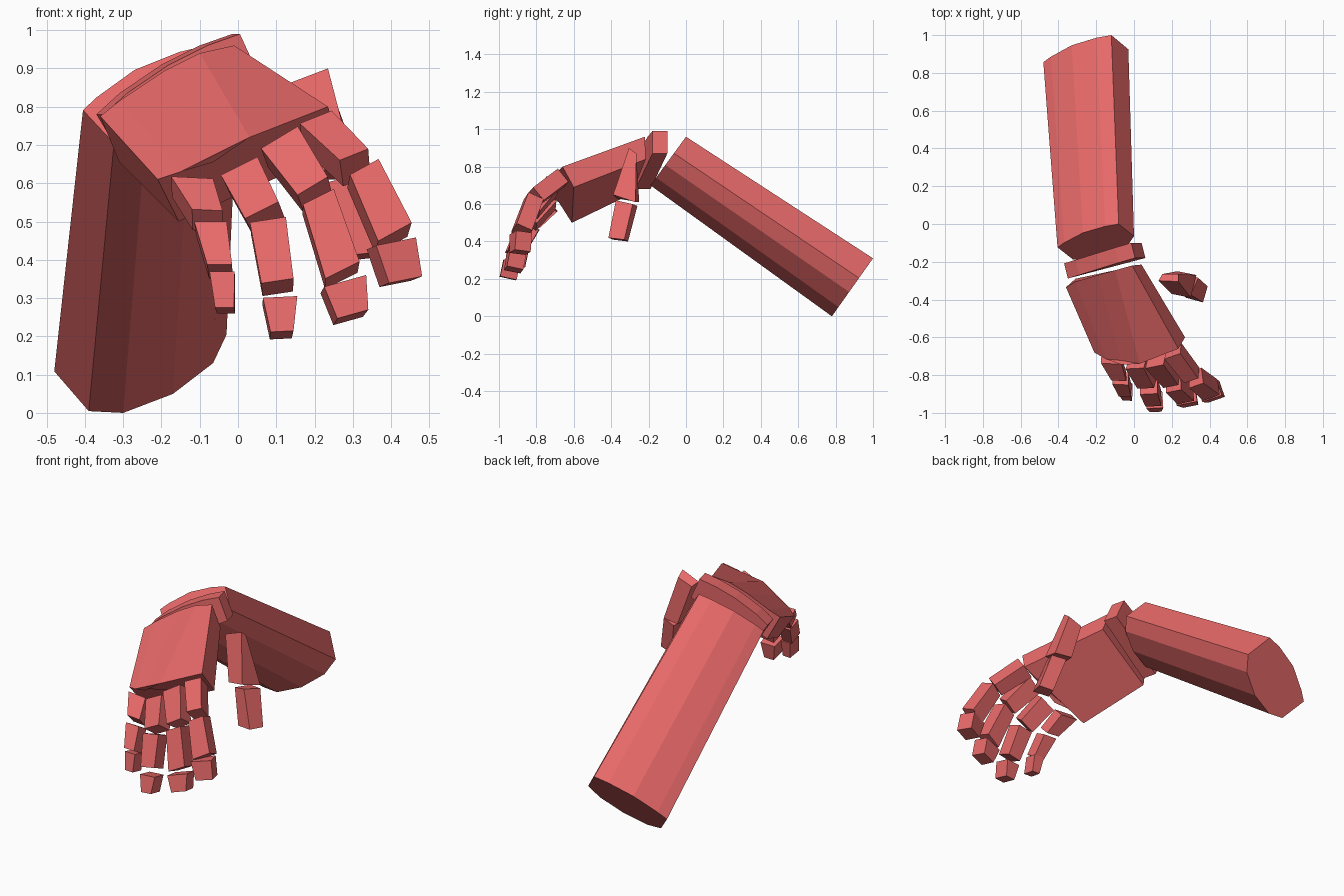
import bpy, bmesh
from mathutils import Vector

skin = bpy.data.materials.new("coral red")
skin.diffuse_color = (0.8, 0.14, 0.14, 1)


def loft(name, ring_a, ring_b):
    """Closed flat-faced solid between two matching rings."""
    bm = bmesh.new()
    a = [bm.verts.new(p) for p in ring_a]
    b = [bm.verts.new(p) for p in ring_b]
    n = len(a)
    bm.faces.new(a)
    bm.faces.new(b[::-1])
    for i in range(n):
        j = (i + 1) % n
        bm.faces.new((a[j], a[i], b[i], b[j]))
    bmesh.ops.recalc_face_normals(bm, faces=bm.faces)
    mesh = bpy.data.meshes.new(name)
    bm.to_mesh(mesh)
    bm.free()
    mesh.materials.append(skin)
    obj = bpy.data.objects.new(name, mesh)
    bpy.context.collection.objects.link(obj)
    return obj


# Forearm: ten-sided section (x, height fraction) on two slanted end planes
section = [(-.48, .35), (-.44, .48), (-.33, .755), (-.2, .935), (-.12, 1),
           (-.03, .66), (-.065, .42), (-.17, .16), (-.30, 0), (-.39, .015)]
elbow = [(x, .78 + .22 * t, .31 * t) for x, t in section]
wrist_end = [(x + .03 - (x + .03) * .1, -.19 + .19 * t, .70 + .26 * t) for x, t in section]
loft("forearm", elbow, wrist_end)

# Wrist: thin arched slab, turned slightly towards the thumb
arch = [(-.37, .78), (-.31, .835), (-.2, .91), (-.1, .96), (-.015, .99), (.04, .87), (-.31, .68)]
back = [(x, -.10 + .31 * min(x + .02, 0), z) for x, z in arch]
loft("wrist", back, [(x + .02, y - .08, z) for x, y, z in back])

# Palm: arched back, flat underside
palm_wrist = [(-.36, -.335, .775), (-.31, -.305, .815), (-.19, -.27, .895), (-.10, -.245, .94),
              (-.01, -.22, .96), (.04, -.215, .84), (-.31, -.29, .655)]
palm_knuckles = [(-.21, -.68, .61), (-.15, -.715, .63), (-.065, -.745, .655), (.03, -.74, .72),
                 (.235, -.66, .80), (.27, -.60, .69), (-.155, -.61, .50)]
loft("palm", palm_wrist, palm_knuckles)


def segment(name, a, b, wa, wb, tilt, skew, depth):
    """Finger bone: tapered block hung below its outer centre line a-b."""
    a, b = Vector(a), Vector(b)
    across = Vector((1, skew, tilt))
    inward = across.cross(b - a).normalized() * depth
    rings = []
    for p, w in ((a, wa), (b, wb)):
        h = across / Vector((1, tilt)).length * w / 2
        rings.append([p - h, p + h, p + h * .95 + inward, p - h * .95 + inward])
    loft(name, *rings)


# Fingers: skew, depth, then (start, end, start width, end width, tilt) per bone
fingers = {
    "little_finger": (-.05, .075, [
        ((-.12, -.74, .615), (-.08, -.83, .53), .11, .08, -.05),
        ((-.072, -.85, .50), (-.048, -.915, .388), .085, .065, 0),
        ((-.042, -.915, .37), (-.035, -.935, .275), .065, .05, 0)]),
    "ring_finger": (.05, .09, [
        ((.003, -.765, .645), (.062, -.87, .53), .107, .098, .5),
        ((.078, -.90, .505), (.103, -.965, .345), .095, .085, .15),
        ((.11, -.975, .303), (.115, -.995, .213), .09, .06, .05)]),
    "middle_finger": (.2, .09, [
        ((.108, -.755, .72), (.195, -.86, .593), .112, .092, .6),
        ((.21, -.885, .565), (.273, -.945, .373), .09, .10, .5),
        ((.28, -.95, .345), (.30, -.965, .258), .114, .084, .28)]),
    "index_finger": (.35, .09, [
        ((.203, -.70, .773), (.303, -.83, .675), .09, .08, .4),
        ((.33, -.855, .643), (.41, -.92, .473), .085, .10, .55),
        ((.413, -.925, .448), (.438, -.93, .348), .106, .088, .2)]),
}
for finger, (skew, depth, bones) in fingers.items():
    for i, (a, b, wa, wb, tilt) in enumerate(bones):
        segment(f"{finger}_{i + 1}", a, b, wa, wb, tilt, skew, depth)

# Thumb: wedge-shaped base and a block tip
loft("thumb_base",
     [(.13, -.30, .86), (.235, -.305, .90), (.235, -.265, .87), (.15, -.265, .84)],
     [(.20, -.37, .63), (.30, -.39, .65), (.33, -.27, .61), (.23, -.25, .61)])
loft("thumb_tip",
     [(.225, -.35, .60), (.30, -.375, .62), (.34, -.285, .60), (.26, -.26, .59)],
     [(.275, -.39, .41), (.365, -.415, .42), (.39, -.33, .41), (.31, -.31, .40)])
